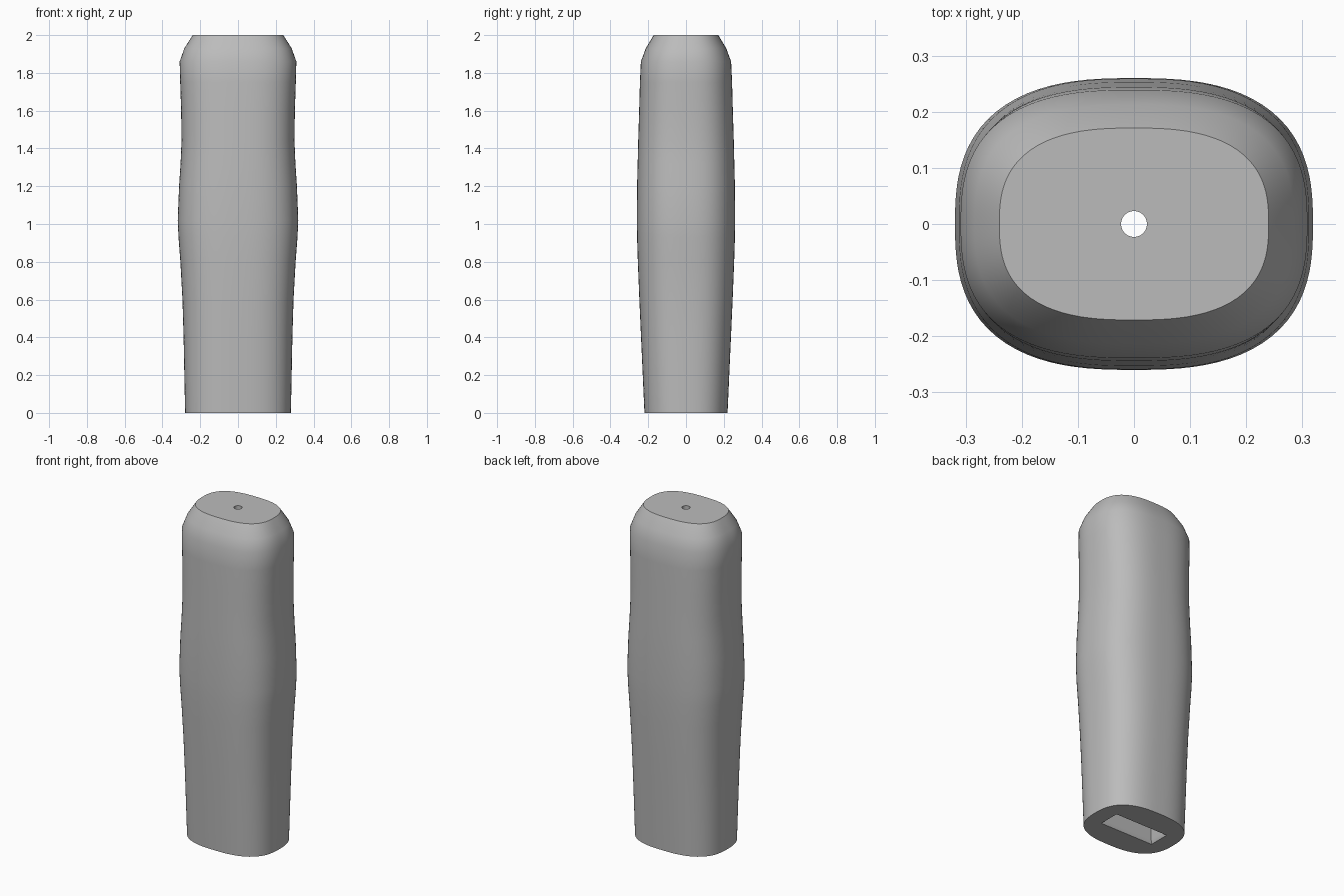
import bpy, bmesh, math

cube = bpy.data.objects.get("Cube")
if cube:
    bpy.data.objects.remove(cube, do_unlink=True)

SEGMENTS = 96


def oval(rx, ry, z, power=2.65):
    """Ring of a rounded oval; power 2 is an ellipse."""
    ring = []
    for i in range(SEGMENTS):
        a = 2 * math.pi * i / SEGMENTS
        c, s = math.cos(a), math.sin(a)
        r = (abs(c) ** power + abs(s) ** power) ** (-1 / power)
        ring.append((rx * r * c, ry * r * s, z))
    return ring


def box(hx, hy, z):
    """Ring of a rectangle with exact corners."""
    ring = []
    for i in range(SEGMENTS):
        a = 2 * math.pi * i / SEGMENTS
        c, s = math.cos(a), math.sin(a)
        m = max(abs(c), abs(s))
        ring.append((hx * c / m, hy * s / m, z))
    return ring


# Outer grip: half width, half depth, height
profile = [
    (0.28, 0.22, 0), (0.284, 0.229, 0.2), (0.288, 0.238, 0.4),
    (0.294, 0.247, 0.6), (0.305, 0.255, 0.8), (0.315, 0.259, 0.93),
    (0.319, 0.26, 1.02), (0.312, 0.259, 1.2), (0.304, 0.256, 1.32),
    (0.299, 0.253, 1.44), (0.301, 0.248, 1.6), (0.306, 0.244, 1.75),
    (0.309, 0.239, 1.86), (0.284, 0.213, 1.93), (0.24, 0.171, 2),
]
rings = [oval(*p) for p in profile]

# Round bore down from the top, then the rectangular tang pocket
rings += [oval(0.023, 0.023, 2, 2), oval(0.023, 0.023, 0.8, 2)]
rings += [box(0.17, 0.055, 0.8), box(0.17, 0.055, 0.02), box(0.18, 0.065, 0)]

# Loft the rings into one closed skin
bm = bmesh.new()
loops = [[bm.verts.new(co) for co in ring] for ring in rings]
for low, high in zip(loops, loops[1:] + loops[:1]):
    for i in range(SEGMENTS):
        j = (i + 1) % SEGMENTS
        bm.faces.new((low[i], low[j], high[j], high[i]))
bmesh.ops.recalc_face_normals(bm, faces=bm.faces)
mesh = bpy.data.meshes.new("grip_handle")
bm.to_mesh(mesh)
bm.free()

# Plain grey material
grey = (0.5, 0.5, 0.5, 1)
mat = bpy.data.materials.new("plain grey")
mat.use_nodes = True
mat.diffuse_color = grey
mat.node_tree.nodes["Principled BSDF"].inputs["Base Color"].default_value = grey
mesh.materials.append(mat)

handle = bpy.data.objects.new("grip_handle", mesh)
bpy.context.collection.objects.link(handle)
bpy.ops.object.select_all(action="DESELECT")
handle.select_set(True)
bpy.context.view_layer.objects.active = handle
bpy.ops.object.shade_smooth_by_angle(angle=math.radians(30))
